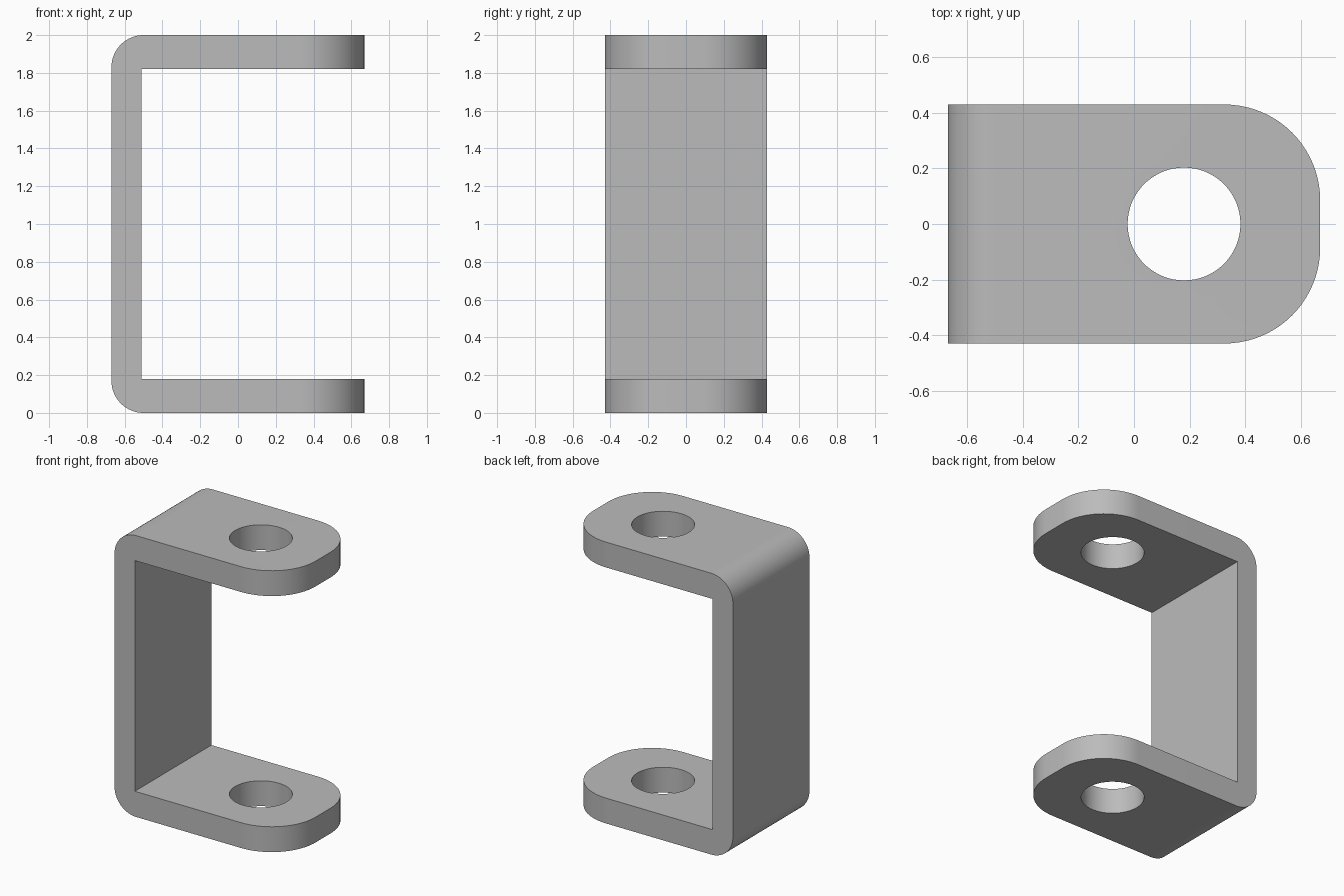
import bpy
import bmesh
from math import radians

if "Cube" in bpy.data.objects:
    bpy.data.objects.remove(bpy.data.objects["Cube"])

HALF_X, HALF_Y, HEIGHT = 0.67, 0.43, 2.0
WALL_X, ARM = -0.51, 0.18           # inner wall face, arm thickness
BEND, TIP = 0.17, 0.345             # outer bend and arm tip radii
HOLE_X, HOLE_R = 0.18, 0.203

# Plain grey metal
grey = bpy.data.materials.new("grey metal")
grey.use_nodes = True
colour = (0.5, 0.5, 0.5, 1)
grey.diffuse_color = colour
grey.node_tree.nodes["Principled BSDF"].inputs["Base Color"].default_value = colour


def new_object(name, bm):
    bmesh.ops.recalc_face_normals(bm, faces=bm.faces)
    mesh = bpy.data.meshes.new(name)
    bm.to_mesh(mesh)
    bm.free()
    mesh.materials.append(grey)
    obj = bpy.data.objects.new(name, mesh)
    bpy.context.collection.objects.link(obj)
    return obj


def round_edges(bm, test, radius, segments):
    edges = [e for e in bm.edges if test(*(v.co for v in e.verts))]
    bmesh.ops.bevel(bm, geom=edges, offset=radius, offset_type='OFFSET',
                    segments=segments, profile=0.5, affect='EDGES')


# C-shaped side profile, extruded across the width
bm = bmesh.new()
profile = [(-HALF_X, 0), (HALF_X, 0), (HALF_X, ARM), (WALL_X, ARM),
           (WALL_X, HEIGHT - ARM), (HALF_X, HEIGHT - ARM),
           (HALF_X, HEIGHT), (-HALF_X, HEIGHT)]
side = bm.faces.new([bm.verts.new((x, -HALF_Y, z)) for x, z in profile])
swept = bmesh.ops.extrude_face_region(bm, geom=[side])["geom"]
bmesh.ops.translate(bm, vec=(0, 2 * HALF_Y, 0),
                    verts=[v for v in swept if isinstance(v, bmesh.types.BMVert)])
bmesh.ops.recalc_face_normals(bm, faces=bm.faces)

# Rounded outer bends, then rounded arm tips
round_edges(bm, lambda a, b: max(a.x, b.x) < -HALF_X + 0.01
            and abs(a.z - b.z) < 0.01, BEND, 16)
round_edges(bm, lambda a, b: min(a.x, b.x) > HALF_X - 0.01
            and abs(a.y - b.y) < 0.01, TIP, 20)
bracket = new_object("bracket", bm)

# One drill passes through both arms
bm = bmesh.new()
bmesh.ops.create_cone(bm, cap_ends=True, segments=64, radius1=HOLE_R,
                      radius2=HOLE_R, depth=HEIGHT + 0.4)
drill = new_object("hole_cutter", bm)
drill.location = (HOLE_X, 0, HEIGHT / 2)
drill.hide_render = True

cut = bracket.modifiers.new("holes", 'BOOLEAN')
cut.operation = 'DIFFERENCE'
cut.solver = 'EXACT'
cut.object = drill

bpy.ops.object.select_all(action='DESELECT')
bracket.select_set(True)
bpy.context.view_layer.objects.active = bracket
bpy.ops.object.modifier_apply(modifier=cut.name)
bpy.data.objects.remove(drill)
bpy.ops.object.shade_smooth_by_angle(angle=radians(30))
